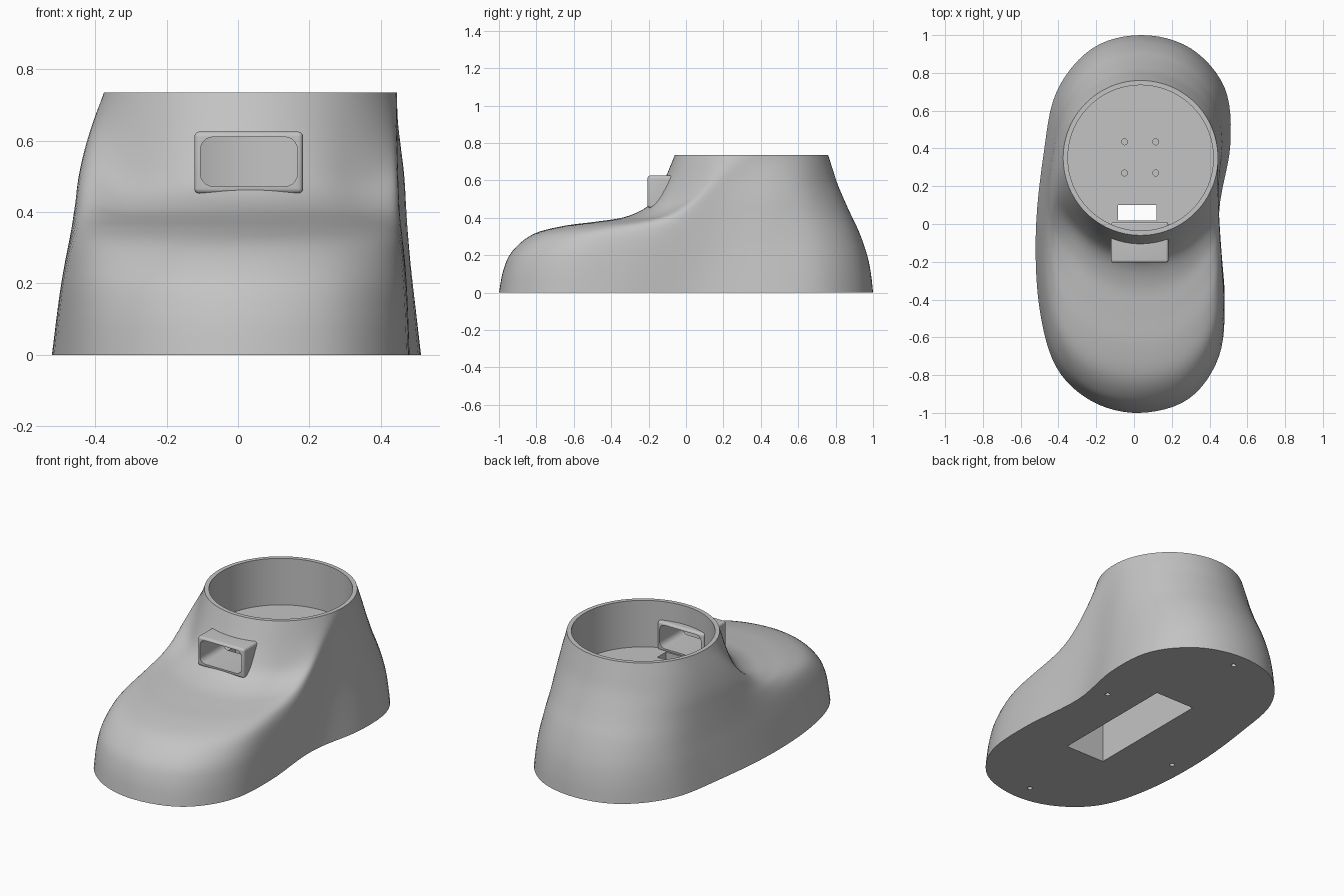
import bpy, bmesh, math
from mathutils import Vector

cube = bpy.data.objects.get("Cube")
if cube:
    bpy.data.objects.remove(cube, do_unlink=True)

grey = bpy.data.materials.new("plain_grey")
grey.use_nodes = True
grey.diffuse_color = (0.55, 0.55, 0.55, 1)
grey.node_tree.nodes["Principled BSDF"].inputs["Base Color"].default_value = (0.55, 0.55, 0.55, 1)

# Sole outline, counter-clockwise from the toe tip
SOLE = [(.03, -1), (.29, -.925), (.45, -.7), (.48, -.38), (.45, .05), (.51, .42), (.48, .72), (.3, .93),
        (.04, 1), (-.22, .93), (-.41, .7), (-.48, .36), (-.52, -.05), (-.5, -.45), (-.41, -.76), (-.22, -.94)]
# Rise from sole to ankle as (share of the way inward, height)
FRONT = [(0, 0), (.025, .12), (.075, .22), (.19, .31), (.36, .355), (.56, .38), (.72, .405),
         (.85, .465), (.925, .57), (1, .735)]
SIDE = [(0, 0), (.1, .09), (.2, .18), (.29, .26), (.36, .34), (.42, .42), (.48, .5),
        (.6, .58), (.78, .66), (1, .735)]
BACK = [(0, 0), (.04, .09), (.11, .18), (.21, .26), (.34, .34), (.5, .42), (.65, .5),
        (.79, .58), (.9, .66), (1, .735)]
ANKLE = Vector((.035, .35))
RADIUS, FLOOR, TOP = .41, .46, .735
AROUND, RINGS = 96, 45


def spline(pts, t, closed=False):
    """Point on a smooth curve through pts, t from 0 to 1."""
    n = len(pts)
    s = t * (n if closed else n - 1)
    i = int(s) if closed else min(int(s), n - 2)
    f = s - i
    pick = (lambda k: Vector(pts[k % n])) if closed else (lambda k: Vector(pts[max(0, min(n - 1, k))]))
    a, b, c, d = (pick(i + k) for k in (-1, 0, 1, 2))
    return b + .5 * f * ((c - a) + f * ((2 * a - 5 * b + 4 * c - d) + f * (3 * (b - c) + d - a)))


def smooth(lo, hi, v):
    f = max(0, min(1, (v - lo) / (hi - lo)))
    return f * f * (3 - 2 * f)


def make(name, bm):
    bmesh.ops.recalc_face_normals(bm, faces=bm.faces)
    mesh = bpy.data.meshes.new(name)
    bm.to_mesh(mesh)
    bm.free()
    mesh.materials.append(grey)
    ob = bpy.data.objects.new(name, mesh)
    bpy.context.collection.objects.link(ob)
    return ob


def box(name, lo, hi, bevel=0, axis=None):
    """Box between two corners; bevels all edges, or only those along one axis."""
    bm = bmesh.new()
    bmesh.ops.create_cube(bm, size=1)
    for v in bm.verts:
        v.co = [(a + b) / 2 + c * (b - a) for a, b, c in zip(lo, hi, v.co)]
    if bevel:
        edges = [e for e in bm.edges if axis is None
                 or abs((e.verts[0].co - e.verts[1].co).normalized()[axis]) > .9]
        bmesh.ops.bevel(bm, geom=edges, offset=bevel, segments=5, profile=.5, affect='EDGES')
    return make(name, bm)


def cylinder(name, x, y, z0, z1, r, sides):
    bm = bmesh.new()
    bmesh.ops.create_cone(bm, cap_ends=True, segments=sides, radius1=r, radius2=r, depth=z1 - z0)
    bmesh.ops.translate(bm, verts=bm.verts, vec=(x, y, (z0 + z1) / 2))
    return make(name, bm)


def combine(target, tool, operation):
    tool.hide_render = True
    mod = target.modifiers.new(operation, 'BOOLEAN')
    mod.operation, mod.object, mod.solver = operation, tool, 'EXACT'
    bpy.context.view_layer.objects.active = target
    bpy.ops.object.modifier_apply(modifier=mod.name)
    bpy.data.objects.remove(tool, do_unlink=True)


# Foot body lofted from the sole outline up to the round ankle
bm = bmesh.new()
rings = [[] for _ in range(RINGS)]
for i in range(AROUND):
    sole = spline(SOLE, i / AROUND, True)
    ang = 2 * math.pi * i / AROUND - math.pi / 2
    rim = ANKLE + RADIUS * Vector((math.cos(ang), math.sin(ang)))
    wf, wb = smooth(.15, -.8, sole.y), smooth(.35, .95, sole.y)
    for k, ring in enumerate(rings):
        t = k / (RINGS - 1)
        p = wf * spline(FRONT, t) + wb * spline(BACK, t) + (1 - wf - wb) * spline(SIDE, t)
        ring.append(bm.verts.new((*sole.lerp(rim, p.x), p.y)))
for low, high in zip(rings, rings[1:]):
    for i in range(AROUND):
        j = (i + 1) % AROUND
        bm.faces.new((low[i], low[j], high[j], high[i]))
bm.faces.new(rings[0])
bm.faces.new(rings[-1])
foot = make("foot_shell", bm)

# Round well inside the ankle
combine(foot, cylinder("ankle_well", *ANKLE, FLOOR, TOP + .2, .385, 96), 'DIFFERENCE')

# Hooded duct through the front of the ankle
combine(foot, box("duct_hood", (-.122, -.205, .452), (.182, .01, .625), .014), 'UNION')
combine(foot, box("duct_opening", (-.105, -.3, .472), (.166, .06, .61), .035, 1), 'DIFFERENCE')

# Slot under the sole, with a shaft up to the well floor
combine(foot, box("sole_slot", (-.1, -.39, -.1), (.16, .39, .3)), 'DIFFERENCE')
combine(foot, box("cable_shaft", (-.085, .018, .2), (.118, .1, .5)), 'DIFFERENCE')

# Screw holes in the well floor and in the sole
for x in (-.05, .115):
    for y in (.27, .435):
        combine(foot, cylinder("floor_hole", x, y, FLOOR - .08, FLOOR + .05, .016, 20), 'DIFFERENCE')
for x, y in ((.02, -.88), (.03, .9), (.36, .2), (-.42, -.17)):
    combine(foot, cylinder("sole_hole", x, y, -.1, .08, .014, 20), 'DIFFERENCE')

bpy.ops.object.select_all(action='DESELECT')
foot.select_set(True)
bpy.context.view_layer.objects.active = foot
bpy.ops.object.shade_smooth_by_angle(angle=math.radians(35))
